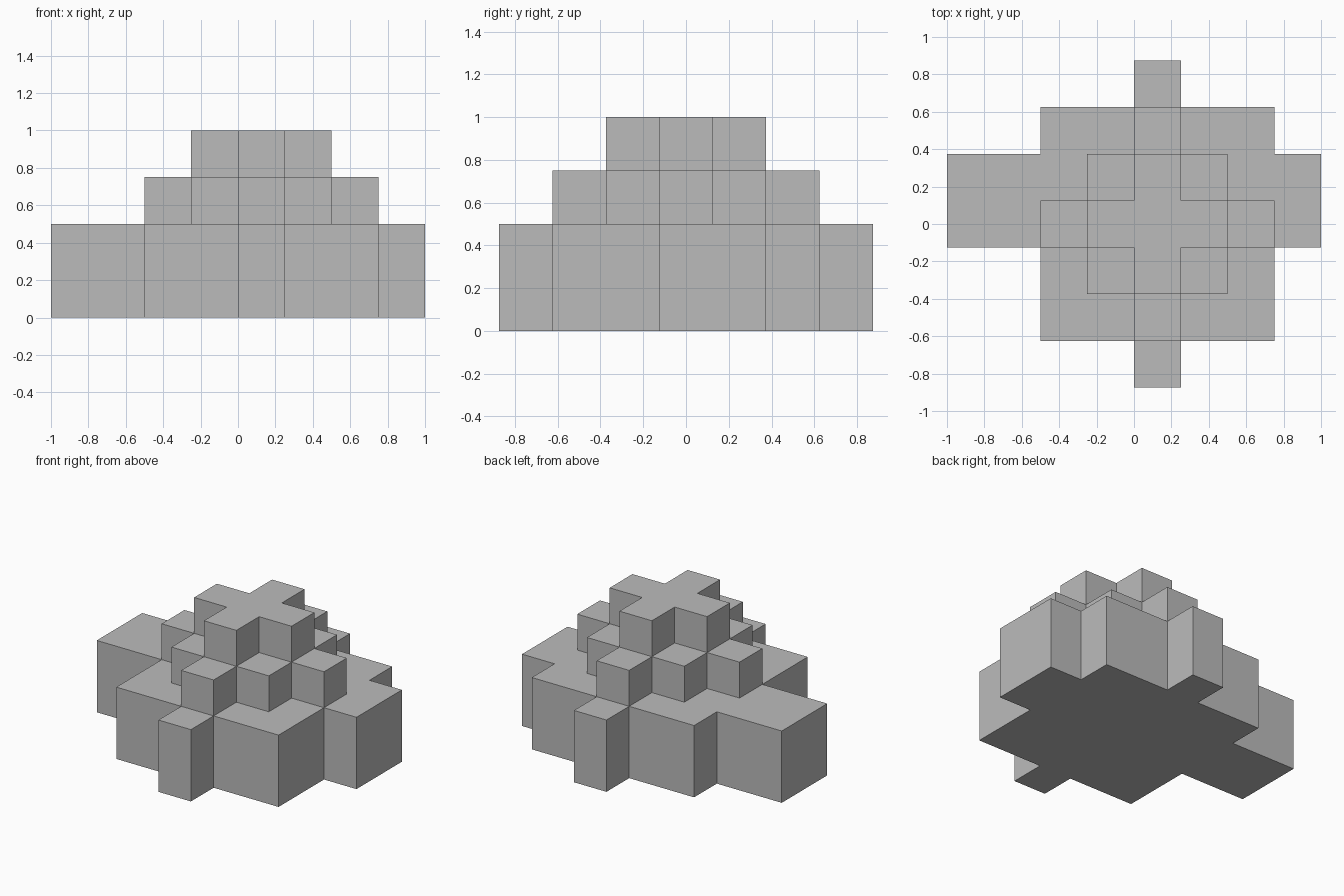
import bpy
import bmesh
import math

if "Cube" in bpy.data.objects:
    bpy.data.objects.remove(bpy.data.objects["Cube"])

U = 0.25            # block size
X0, Y0 = -1.0, -0.875
NX, NY = 8, 7

# Each tier: (height in blocks, rectangles as cell ranges x0, x1, y0, y1)
TIERS = [
    (2, [(2, 7, 1, 6), (0, 8, 3, 5), (4, 5, 0, 7)]),   # broad base with four arms
    (3, [(3, 6, 2, 5), (2, 7, 3, 4), (4, 5, 1, 6)]),   # middle diamond
    (4, [(3, 6, 3, 4), (4, 5, 2, 5)]),                 # top cross
]


def height(i, j):
    """Height of the column at a cell, in blocks."""
    h = 0
    for level, rects in TIERS:
        if any(a <= i < b and c <= j < d for a, b, c, d in rects):
            h = level
    return h


stone = bpy.data.materials.new("grey stone")
stone.diffuse_color = (0.5, 0.5, 0.5, 1)
stone.use_nodes = True
stone.node_tree.nodes["Principled BSDF"].inputs["Base Color"].default_value = stone.diffuse_color

bm = bmesh.new()


def quad(points):
    bm.faces.new([bm.verts.new((X0 + x * U, Y0 + y * U, z * U)) for x, y, z in points])


# Skin of the stepped mound: top, bottom and exposed sides of every column
for i in range(NX):
    for j in range(NY):
        h = height(i, j)
        if not h:
            continue
        ring = [(i, j), (i + 1, j), (i + 1, j + 1), (i, j + 1)]
        quad([(x, y, h) for x, y in ring])
        quad([(x, y, 0) for x, y in reversed(ring)])
        for k, (di, dj) in enumerate([(0, -1), (1, 0), (0, 1), (-1, 0)]):
            (ax, ay), (bx, by) = ring[k], ring[(k + 1) % 4]
            for z in range(height(i + di, j + dj), h):
                quad([(ax, ay, z), (bx, by, z), (bx, by, z + 1), (ax, ay, z + 1)])

# Weld the skin and merge flat areas
bmesh.ops.remove_doubles(bm, verts=bm.verts[:], dist=1e-4)
bmesh.ops.dissolve_limit(bm, angle_limit=math.radians(1),
                         verts=bm.verts[:], edges=bm.edges[:])

mesh = bpy.data.meshes.new("stepped_mound")
bm.to_mesh(mesh)
bm.free()
mesh.materials.append(stone)
bpy.context.collection.objects.link(bpy.data.objects.new("stepped_mound", mesh))
